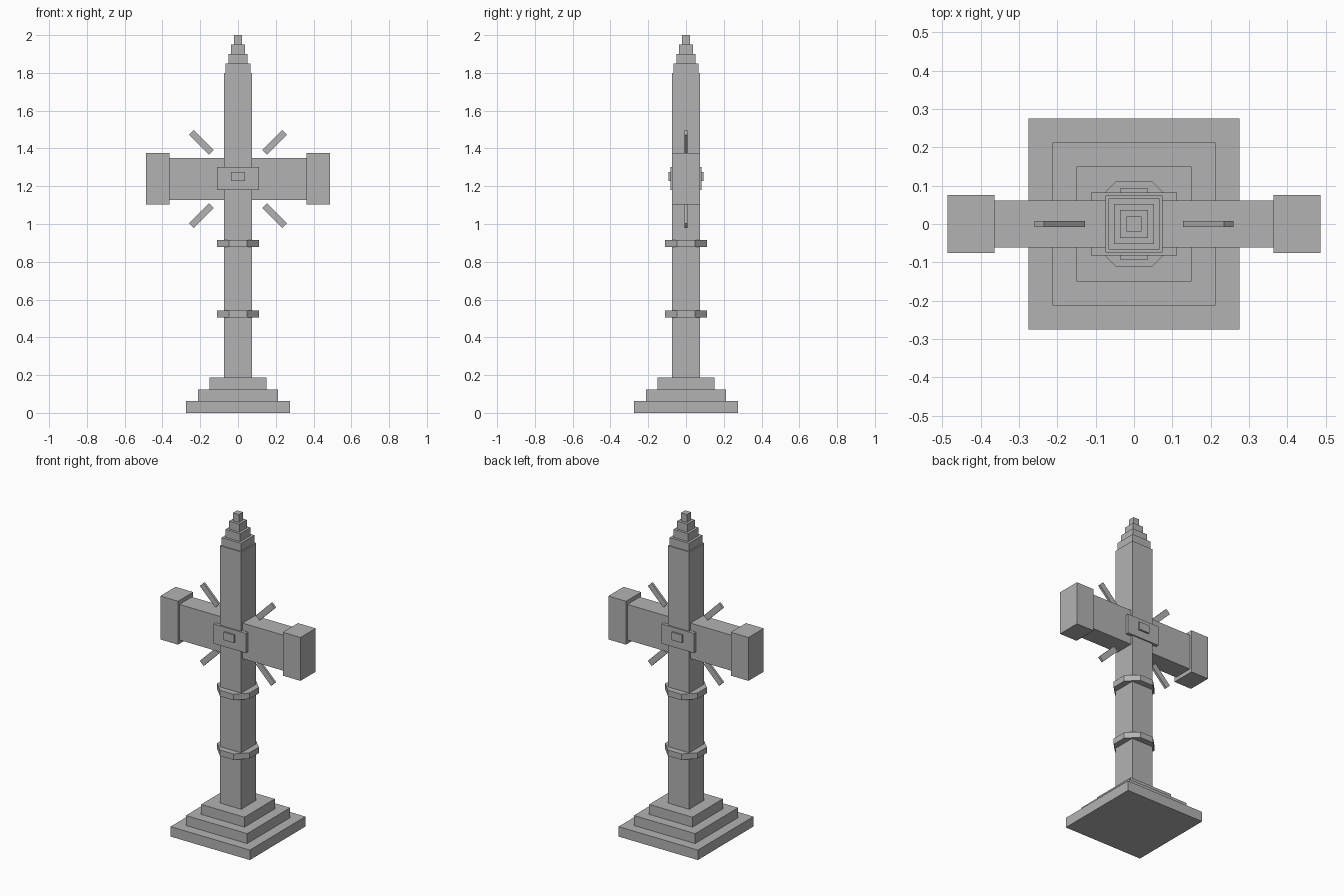
import bpy
import math

cube = bpy.data.objects.get("Cube")
if cube:
    bpy.data.objects.remove(cube, do_unlink=True)

# Single stone material
stone = bpy.data.materials.new("grey stone")
stone.use_nodes = True
GREY = (0.45, 0.45, 0.45, 1.0)
stone.diffuse_color = GREY
stone.node_tree.nodes["Principled BSDF"].inputs["Base Color"].default_value = GREY


def finish(name):
    ob = bpy.context.object
    ob.name = name
    ob.data.name = name
    ob.data.materials.append(stone)
    return ob


def box(name, x, y, z0, z1, cx=0.0):
    """Box with half sizes x, y between heights z0 and z1."""
    bpy.ops.mesh.primitive_cube_add(size=1, location=(cx, 0, (z0 + z1) / 2))
    bpy.context.object.scale = (2 * x, 2 * y, z1 - z0)
    bpy.ops.object.transform_apply(location=False, rotation=False, scale=True)
    return finish(name)


# Stepped base
for i, half in enumerate((0.275, 0.2125, 0.15)):
    box(f"base_step_{i + 1}", half, half, 0.0625 * i, 0.0625 * (i + 1))

# Square shaft and stepped spire
box("shaft", 0.074, 0.074, 0.1875, 1.80)
for i, half in enumerate((0.067, 0.0515, 0.036, 0.02)):
    box(f"spire_step_{i + 1}", half, half, 1.80 + 0.05 * i, 1.85 + 0.05 * i)

# Crossbar with heavier end blocks
box("crossbar", 0.37, 0.0615, 1.127, 1.35)
for side, s in (("left", 1), ("right", -1)):
    box(f"{side}_end_block", 0.0615, 0.075, 1.103, 1.375, cx=s * 0.4245)

# Plaque at the crossing, showing on front and back
box("plaque", 0.112, 0.082, 1.18, 1.303)
box("plaque_boss", 0.036, 0.093, 1.227, 1.276)

# Octagonal bands around the shaft
for name, z in (("lower_band", 0.523), ("upper_band", 0.897)):
    bpy.ops.mesh.primitive_cylinder_add(
        vertices=8, radius=0.112 / math.cos(math.pi / 8), depth=0.037,
        location=(0, 0, z), rotation=(0, 0, math.pi / 8))
    finish(name)

# Four diagonal rays floating around the crossing
for vert, v in (("upper", 1), ("lower", -1)):
    for side, s in (("left", 1), ("right", -1)):
        ray = box(f"{vert}_{side}_ray", 0.075, 0.0072, -0.018, 0.018)
        ray.location = (s * 0.194, 0, 1.238 + v * 0.194)
        ray.rotation_euler = (0, -s * v * math.pi / 4, 0)
